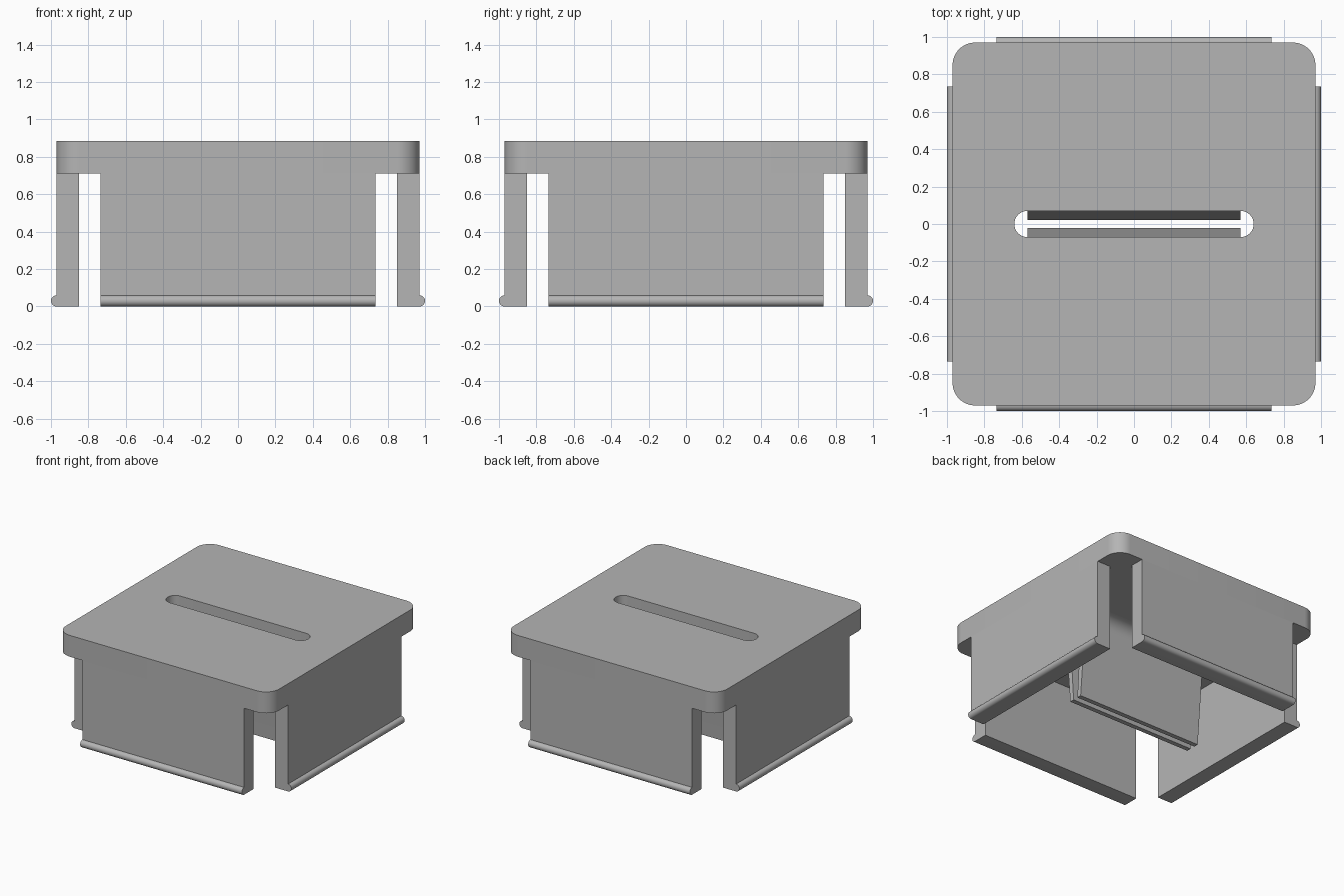
import bpy
import bmesh
from math import sin, cos, pi, radians
from mathutils import Matrix, Vector

if "Cube" in bpy.data.objects:
    bpy.data.objects.remove(bpy.data.objects["Cube"], do_unlink=True)

grey = bpy.data.materials.new("plain grey")
grey.use_nodes = True
grey.diffuse_color = (0.46, 0.46, 0.46, 1)
grey.node_tree.nodes["Principled BSDF"].inputs["Base Color"].default_value = grey.diffuse_color

LID_BOTTOM, LID_TOP = 0.71, 0.885
HALF, WALL = 0.97, 0.12
SLOT_X, SLOT_R = 0.57, 0.07


def arc(cx, cy, r, start, end, steps):
    angles = [radians(start + (end - start) * i / steps) for i in range(steps + 1)]
    return [(cx + r * cos(a), cy + r * sin(a)) for a in angles]


def finish(name, bm):
    bmesh.ops.recalc_face_normals(bm, faces=bm.faces)
    mesh = bpy.data.meshes.new(name)
    bm.to_mesh(mesh)
    bm.free()
    mesh.materials.append(grey)
    obj = bpy.data.objects.new(name, mesh)
    bpy.context.collection.objects.link(obj)
    bpy.ops.object.select_all(action="DESELECT")
    obj.select_set(True)
    bpy.context.view_layer.objects.active = obj
    bpy.ops.object.shade_smooth_by_angle(angle=radians(30))
    return obj


def extrude(bm, vector):
    result = bmesh.ops.extrude_face_region(bm, geom=bm.faces[:])
    moved = [g for g in result["geom"] if isinstance(g, bmesh.types.BMVert)]
    bmesh.ops.translate(bm, vec=Vector(vector), verts=moved)


def bar(name, profile, half_length, turn):
    """Sweep a (y, z) profile along x, then turn it about z."""
    bm = bmesh.new()
    bm.faces.new([bm.verts.new((-half_length, y, z)) for y, z in profile])
    extrude(bm, (2 * half_length, 0, 0))
    bm.transform(Matrix.Rotation(turn, 4, "Z"))
    return finish(name, bm)


# Lid: rounded square plate with a round-ended slot through it
bm = bmesh.new()
corner = HALF - WALL
outline = []
for k, (sx, sy) in enumerate([(1, 1), (-1, 1), (-1, -1), (1, -1)]):
    outline += arc(sx * corner, sy * corner, WALL, 90 * k, 90 * k + 90, 12)
slot = arc(SLOT_X, 0, SLOT_R, -90, 90, 16) + arc(-SLOT_X, 0, SLOT_R, 90, 270, 16)
edges = []
for loop in (outline, slot):
    verts = [bm.verts.new((x, y, LID_BOTTOM)) for x, y in loop]
    edges += [bm.edges.new((verts[i - 1], verts[i])) for i in range(len(verts))]
bmesh.ops.triangle_fill(bm, use_beauty=True, edges=edges)
extrude(bm, (0, 0, LID_TOP - LID_BOTTOM))
finish("lid", bm)

# Four side walls, each with a rounded snap bead along the bottom
wall_profile = [(-corner, 0), (-corner, LID_BOTTOM), (-HALF, LID_BOTTOM)]
wall_profile += arc(-HALF, 0.03, 0.03, 90, 270, 12)
for k, side in enumerate(["front", "left", "back", "right"]):
    bar(side + "_wall", wall_profile, 0.735, k * pi / 2)

# Two converging guide flaps under the slot, blended into the lid
FILLET = 0.1
flap_profile = [(-0.022, 0), (-SLOT_R, LID_BOTTOM)]
flap_profile += arc(-0.113 - FILLET, LID_BOTTOM - FILLET, FILLET, 90, 4, 10)
flap_profile += [(-0.06, 0)]
for side, turn in (("front", 0), ("back", pi)):
    bar(side + "_slot_flap", flap_profile, SLOT_X, turn)
